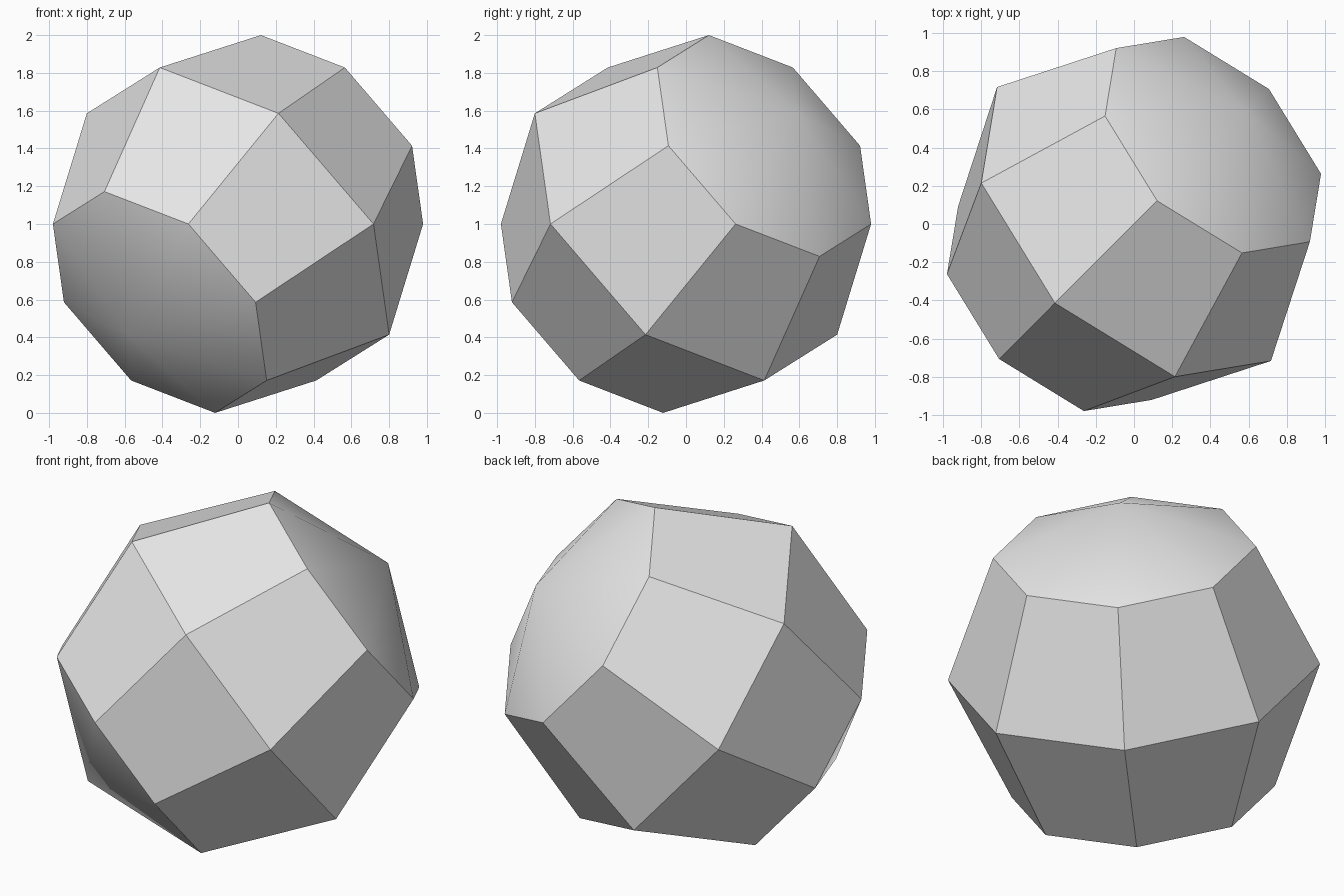
import bpy
import math
from mathutils import Matrix, Vector

cube = bpy.data.objects.get("Cube")
if cube:
    bpy.data.objects.remove(cube, do_unlink=True)

# Plain grey material
grey = bpy.data.materials.new("light_grey")
grey.use_nodes = True
colour = (0.8, 0.8, 0.8, 1.0)
grey.diffuse_color = colour
grey.node_tree.nodes["Principled BSDF"].inputs["Base Color"].default_value = colour

# Eight-sided ball with four latitude bands
RADIUS = 1.0146
bpy.ops.mesh.primitive_uv_sphere_add(segments=8, ring_count=4, radius=RADIUS)
ball = bpy.context.object
ball.name = "faceted_ball"
ball.data.name = "faceted_ball"
ball.data.materials.append(grey)

# Tilt the poles onto the cube diagonal, with a meridian running up over the top
axis = Vector((1, 1, 1)).normalized()
meridian = Vector((-1, -1, 2)).normalized()
side = axis.cross(meridian)
tilt = Matrix((meridian, side, axis)).transposed().to_4x4()
ball.data.transform(Matrix.Translation((0, 0, 1)) @ tilt)

# Soft pole caps, crisp edges elsewhere
bpy.ops.object.shade_smooth_by_angle(angle=math.radians(30))
